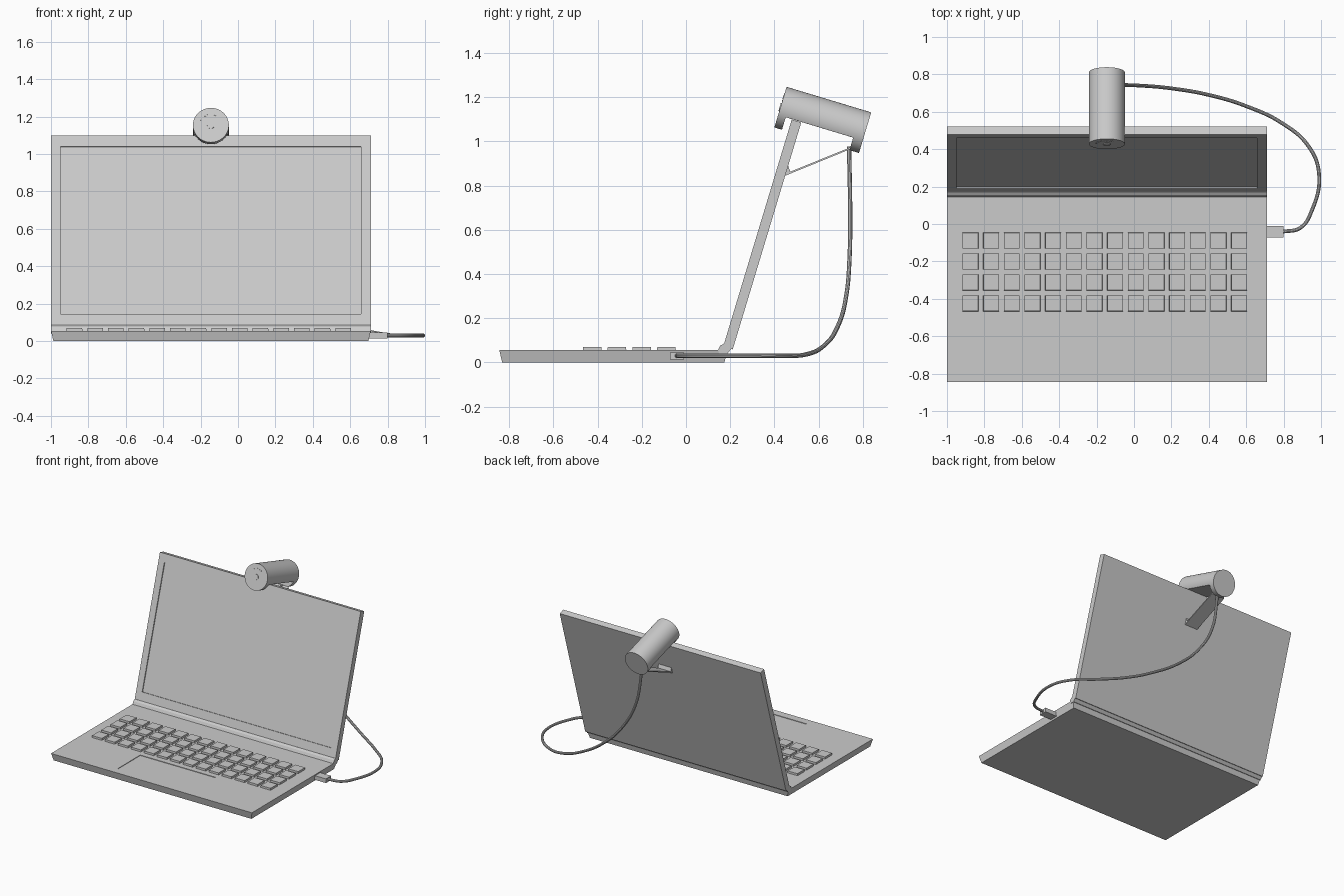
import bpy, bmesh, math
from mathutils import Matrix, Vector

old = bpy.data.objects.get("Cube")
if old:
    bpy.data.objects.remove(old, do_unlink=True)

GREY = (0.6, 0.6, 0.6, 1)
mat = bpy.data.materials.new("light grey")
mat.use_nodes = True
mat.diffuse_color = GREY
mat.node_tree.nodes["Principled BSDF"].inputs["Base Color"].default_value = GREY

LEFT, RIGHT = -1.0, 0.71
MID = (LEFT + RIGHT) / 2
DECK = 0.055
# Leaning frame shared by the lid and the camera
LEAN = Matrix.Translation((0, 0.165, 0.06)) @ Matrix.Rotation(math.radians(-16.8), 4, "X")


def finish(name, bm, matrix=None, smooth=False):
    bmesh.ops.recalc_face_normals(bm, faces=bm.faces)
    mesh = bpy.data.meshes.new(name)
    bm.to_mesh(mesh)
    bm.free()
    mesh.materials.append(mat)
    obj = bpy.data.objects.new(name, mesh)
    bpy.context.collection.objects.link(obj)
    if matrix:
        obj.matrix_world = matrix
    if smooth:
        smooth_object(obj)
    return obj


def smooth_object(obj):
    bpy.ops.object.select_all(action="DESELECT")
    obj.select_set(True)
    bpy.context.view_layer.objects.active = obj
    bpy.ops.object.shade_smooth_by_angle(angle=math.radians(35))


def prism(profile, x0, x1):
    """Extrude a (y, z) profile along x."""
    bm = bmesh.new()
    face = bm.faces.new([bm.verts.new((x0, y, z)) for y, z in profile])
    ext = bmesh.ops.extrude_face_region(bm, geom=[face])
    moved = [g for g in ext["geom"] if isinstance(g, bmesh.types.BMVert)]
    bmesh.ops.translate(bm, verts=moved, vec=(x1 - x0, 0, 0))
    bmesh.ops.recalc_face_normals(bm, faces=bm.faces)
    return bm


def box(bm, x0, x1, y0, y1, z0, z1, taper_bottom=0, taper_top=0):
    verts = bmesh.ops.create_cube(bm, size=1)["verts"]
    for v in verts:
        t = taper_top if v.co.z > 0 else taper_bottom
        v.co = (x1 - t if v.co.x > 0 else x0 + t,
                y1 - t if v.co.y > 0 else y0 + t,
                z1 if v.co.z > 0 else z0)
    return verts


def recess(bm, normal, axis, x_range, other_range, depth):
    """Sink a rectangle into the face that looks along normal."""
    normal = Vector(normal)
    bm.normal_update()
    face = max(bm.faces, key=lambda f: f.normal.dot(normal))
    bmesh.ops.inset_individual(bm, faces=[face], thickness=0.01)
    centre = face.calc_center_median()
    for v in face.verts:
        v.co.x = x_range[v.co.x > centre.x]
        v.co[axis] = other_range[v.co[axis] > centre[axis]]
    top = bmesh.ops.extrude_discrete_faces(bm, faces=[face])["faces"][0]
    rim = list(top.verts)
    # Rebuild the walls between the opening and the sunken floor
    hole = [e for e in bm.edges if e.is_boundary and not any(v in rim for v in e.verts)]
    bmesh.ops.translate(bm, verts=rim, vec=-normal * depth)
    bmesh.ops.bridge_loops(bm, edges=hole + list(top.edges))


# Base with tapered underside and sunken trackpad
bm = bmesh.new()
box(bm, LEFT, RIGHT, -0.845, 0.187, 0, DECK, taper_bottom=0.013)
recess(bm, (0, 0, 1), 1, (-0.475, 0.17), (-0.785, -0.51), 0.004)
finish("base", bm)

# Keyboard
bm = bmesh.new()
for row in range(4):
    for col in range(14):
        x = -0.917 + col * 0.1105
        y = -0.467 + row * 0.112
        box(bm, x, x + 0.085, y, y + 0.085, DECK - 0.005, 0.07, taper_top=0.001)
finish("keys", bm)

# Hinge bar
finish("hinge", prism([(0.145, DECK), (0.155, 0.075), (0.172, 0.085),
                       (0.212, 0.07), (0.188, 0.04), (0.15, 0.04)], LEFT, RIGHT))

# Lid with sunken screen
bm = prism([(0, 0.012), (0.045, 0.012), (0.045, 1.085), (0, 1.085)], LEFT, RIGHT)
recess(bm, (0, -1, 0), 2, (-0.95, 0.657), (0.089, 1.024), 0.008)
finish("lid", bm, LEAN)

# Camera barrel, notched underneath to sit on the lid
R, SEG = 0.096, 64
START, AXIS_Z = -0.065, 1.124
bm = bmesh.new()
rings = []
for t, floor in [(0, -R), (0.036, -R), (0.036, -0.037),
                 (0.355, -0.037), (0.355, -R), (0.4, -R)]:
    ring = []
    for i in range(SEG):
        a = math.tau * i / SEG
        z = max(R * math.sin(a), floor)
        ring.append(bm.verts.new((MID + R * math.cos(a), START + t, AXIS_Z + z)))
    rings.append(ring)
for a, b in zip(rings, rings[1:]):
    for i in range(SEG):
        j = (i + 1) % SEG
        bm.faces.new((a[i], a[j], b[j], b[i]))
bm.faces.new(rings[0])
bm.faces.new(rings[-1])
bmesh.ops.remove_doubles(bm, verts=bm.verts, dist=1e-5)
bmesh.ops.dissolve_degenerate(bm, edges=bm.edges, dist=1e-5)
finish("camera_barrel", bm, LEAN, smooth=True)

# Lens and ring of small dots on the camera front
bm = bmesh.new()


def disc(x, z, radius, depth):
    m = Matrix.Translation((x, START, z)) @ Matrix.Rotation(math.pi / 2, 4, "X")
    bmesh.ops.create_cone(bm, cap_ends=True, segments=20, radius1=radius,
                          radius2=radius, depth=depth, matrix=m)


disc(MID, AXIS_Z, 0.02, 0.008)
for i in range(8):
    a = math.radians(60 + i * 15)
    disc(MID + 0.06 * math.cos(a), AXIS_Z + 0.06 * math.sin(a), 0.004, 0.004)
finish("camera_lens", bm, LEAN, smooth=True)

# Rear strut from the camera down to the lid back
finish("camera_strut", prism([(0.045, 0.833), (0.292, 1.033), (0.292, 1.043),
                              (0.062, 0.857), (0.045, 0.88)], MID - 0.055, MID + 0.055), LEAN)

# Plug
bm = bmesh.new()
box(bm, RIGHT - 0.01, 0.80, -0.073, -0.01, 0.013, 0.045)
finish("plug", bm)

# Cable from the plug round to the camera
path = [(0.79, -0.042, 0.03), (0.89, -0.02, 0.03), (0.95, 0.07, 0.03),
        (0.989, 0.27, 0.03), (0.93, 0.42, 0.03), (0.79, 0.54, 0.035),
        (0.6, 0.63, 0.08), (0.4, 0.69, 0.17), (0.2, 0.725, 0.3),
        (0.03, 0.74, 0.47), (-0.09, 0.743, 0.68), (MID, 0.738, 0.975)]
curve = bpy.data.curves.new("cable", "CURVE")
curve.dimensions = "3D"
curve.bevel_depth = 0.01
curve.bevel_resolution = 3
curve.use_fill_caps = True
spline = curve.splines.new("BEZIER")
spline.bezier_points.add(len(path) - 1)
for point, co in zip(spline.bezier_points, path):
    point.co = co
    point.handle_left_type = point.handle_right_type = "AUTO"
curve.materials.append(mat)
cable = bpy.data.objects.new("cable", curve)
bpy.context.collection.objects.link(cable)
bpy.ops.object.select_all(action="DESELECT")
cable.select_set(True)
bpy.context.view_layer.objects.active = cable
bpy.ops.object.convert(target="MESH")
smooth_object(bpy.context.view_layer.objects.active)
